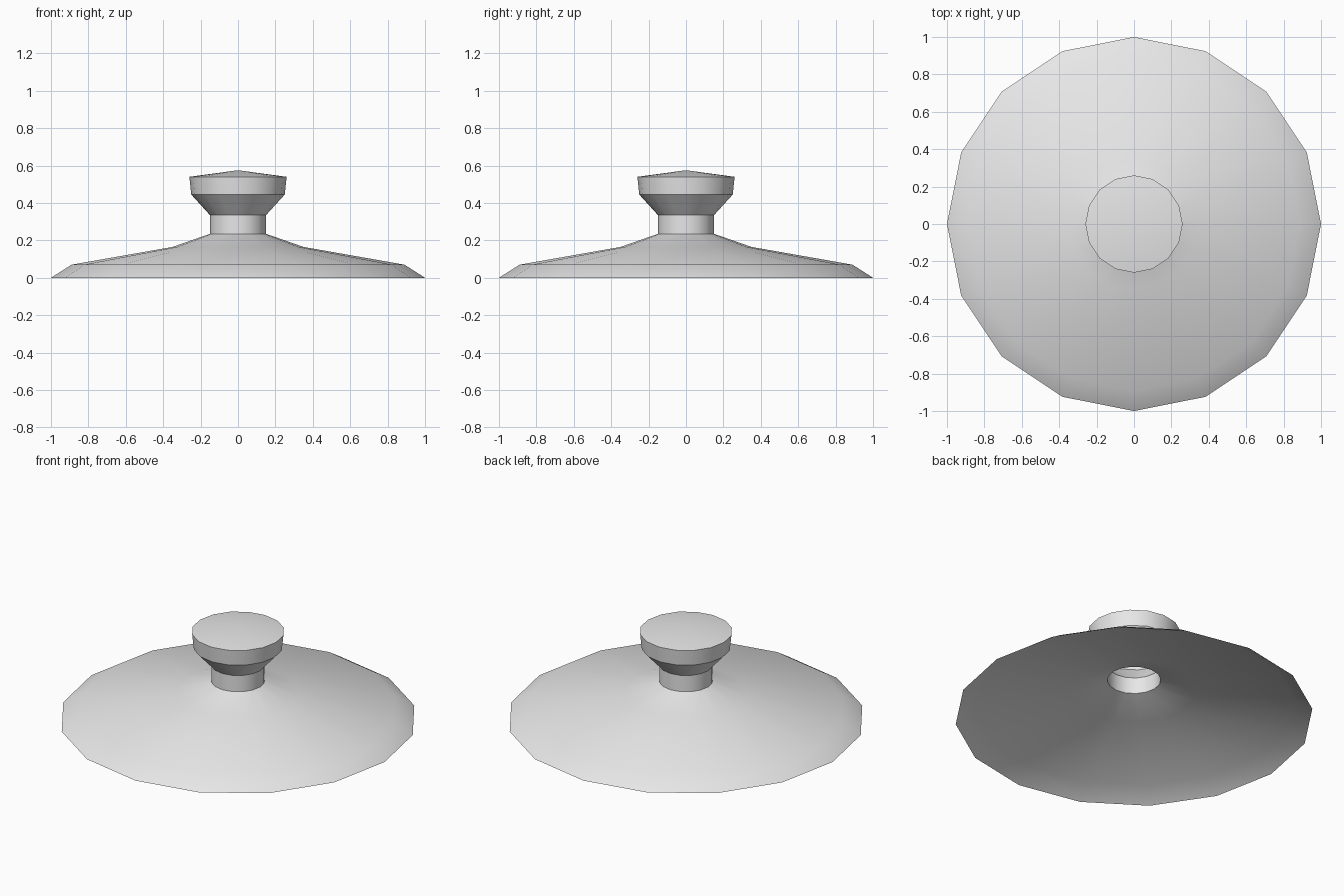
import bpy
import bmesh
from math import cos, sin, pi, radians

SIDES = 16

cube = bpy.data.objects.get("Cube")
if cube:
    bpy.data.objects.remove(cube, do_unlink=True)

# Single pale grey material
grey = bpy.data.materials.new("pale_grey")
grey.use_nodes = True
colour = (0.8, 0.8, 0.8, 1.0)
grey.diffuse_color = colour
grey.node_tree.nodes["Principled BSDF"].inputs["Base Color"].default_value = colour


def lathe(name, profile):
    """Spin (radius, height) points, bottom to top, into an open shell."""
    bm = bmesh.new()
    rings = []
    for radius, z in profile:
        if radius == 0:
            rings.append([bm.verts.new((0, 0, z))] * SIDES)
        else:
            rings.append([bm.verts.new((radius * cos(2 * pi * i / SIDES),
                                        radius * sin(2 * pi * i / SIDES), z))
                          for i in range(SIDES)])
    for low, high in zip(rings, rings[1:]):
        for i in range(SIDES):
            j = (i + 1) % SIDES
            corners = [low[i], low[j], high[j], high[i]]
            bm.faces.new(list(dict.fromkeys(corners)))
    mesh = bpy.data.meshes.new(name)
    bm.to_mesh(mesh)
    bm.free()
    mesh.materials.append(grey)
    obj = bpy.data.objects.new(name, mesh)
    bpy.context.collection.objects.link(obj)
    bpy.ops.object.select_all(action='DESELECT')
    obj.select_set(True)
    bpy.context.view_layer.objects.active = obj
    bpy.ops.object.shade_smooth_by_angle(angle=radians(30))
    return obj


# Shallow hollow lid, open underneath
lathe("lid", [(1.0, 0), (0.89, 0.07), (0.35, 0.165), (0.15, 0.235)])

# Hollow neck and flared knob with a slightly domed top
lathe("knob", [(0.15, 0.235), (0.15, 0.335), (0.25, 0.445),
               (0.26, 0.54), (0, 0.575)])
